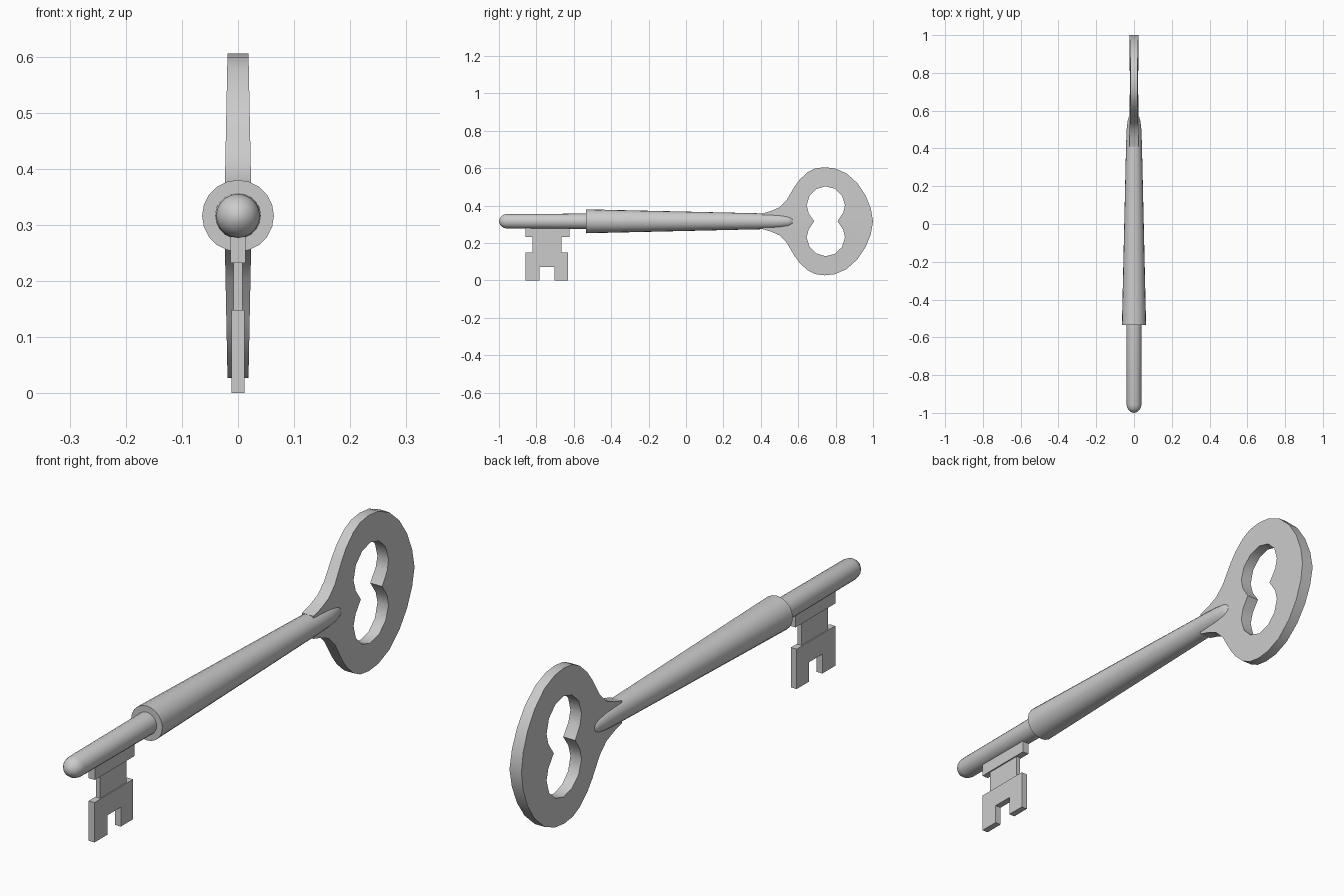
import bpy, bmesh, math

if "Cube" in bpy.data.objects:
    bpy.data.objects.remove(bpy.data.objects["Cube"])

AXIS = 0.316  # height of the key's long axis


def finish(name, bm, smooth=True):
    bmesh.ops.remove_doubles(bm, verts=bm.verts[:], dist=1e-5)
    bmesh.ops.recalc_face_normals(bm, faces=bm.faces[:])
    mesh = bpy.data.meshes.new(name)
    bm.to_mesh(mesh)
    bm.free()
    ob = bpy.data.objects.new(name, mesh)
    bpy.context.collection.objects.link(ob)
    if smooth:
        bpy.ops.object.select_all(action='DESELECT')
        ob.select_set(True)
        bpy.context.view_layer.objects.active = ob
        bpy.ops.object.shade_smooth_by_angle(angle=math.radians(35))
    return ob


def lathe(name, profile, sides=20):
    """Revolve (y, radius) points around the key axis."""
    bm = bmesh.new()
    vs = [bm.verts.new((r, y, AXIS)) for y, r in profile]
    es = [bm.edges.new(p) for p in zip(vs, vs[1:])]
    bmesh.ops.spin(bm, geom=vs + es, cent=(0, 0, AXIS), axis=(0, 1, 0),
                   angle=math.tau, steps=sides)
    return finish(name, bm)


def plate(name, points, half):
    """Extrude a (y, z) outline to x = +/- half."""
    bm = bmesh.new()
    face = bm.faces.new([bm.verts.new((-half, y, z)) for y, z in points])
    out = bmesh.ops.extrude_face_region(bm, geom=[face], use_keep_orig=True)
    for v in out['geom']:
        if isinstance(v, bmesh.types.BMVert):
            v.co.x = half
    return finish(name, bm, False)


# Pin with a rounded tip
lathe("pin", [(-1, 0), (-0.997, 0.013), (-0.988, 0.026), (-0.975, 0.035),
              (-0.958, 0.039), (-0.50, 0.041), (-0.50, 0)])

# Tapered shaft, rounded where it dies into the bow
lathe("shaft", [(-0.535, 0), (-0.535, 0.064), (0.42, 0.042), (0.50, 0.039),
                (0.545, 0.034), (0.568, 0.027), (0.578, 0.016), (0.58, 0)])

# Bow: upper half outline (y, height above axis) and hole, mirrored below
outer = [(0.41, 0), (0.41, 0.042), (0.455, 0.055), (0.50, 0.075), (0.537, 0.112),
         (0.58, 0.185), (0.607, 0.222), (0.65, 0.262), (0.69, 0.282), (0.74, 0.289),
         (0.795, 0.283), (0.858, 0.256), (0.917, 0.203), (0.96, 0.139),
         (0.988, 0.069), (1.0, 0)]
hole = [(0.81, 0), (0.841, 0.046), (0.85, 0.086), (0.834, 0.138), (0.796, 0.174),
        (0.746, 0.187), (0.697, 0.172), (0.66, 0.136), (0.645, 0.085),
        (0.656, 0.043), (0.685, 0)]
bm = bmesh.new()
loop = outer + hole
for side in (1, -1):
    rings = []
    for face_x in (1, -1):
        ring = [bm.verts.new((face_x * (0.0245 - 0.02 * h), y, AXIS + side * h))
                for y, h in loop]
        bm.faces.new(ring)
        rings.append(ring)
    for i in range(len(loop)):
        j = (i + 1) % len(loop)
        if loop[i][1] == 0 and loop[j][1] == 0:
            continue  # seam between the two halves
        bm.faces.new((rings[0][i], rings[0][j], rings[1][j], rings[1][i]))
finish("bow", bm)

# Bit: root strip, thin web and notched foot
plate("bit_root", [(-0.858, 0.232), (-0.624, 0.232), (-0.624, 0.30), (-0.858, 0.30)], 0.013)
plate("bit_web", [(-0.82, 0.14), (-0.666, 0.14), (-0.666, 0.24), (-0.82, 0.24)], 0.008)
plate("bit_foot", [(-0.858, 0), (-0.783, 0), (-0.783, 0.072), (-0.704, 0.072),
                   (-0.704, 0), (-0.632, 0), (-0.632, 0.148), (-0.858, 0.148)], 0.012)
